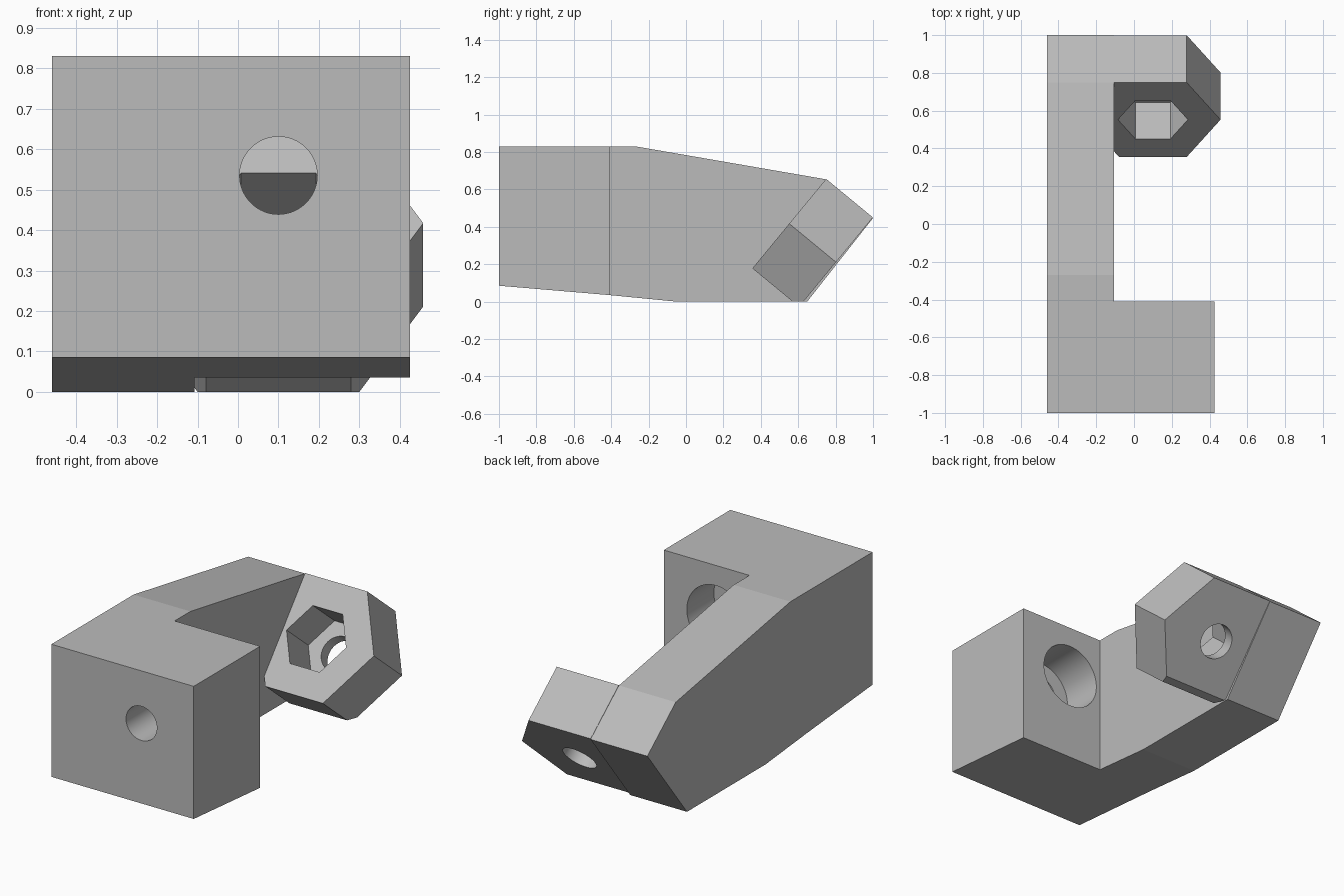
import bpy
import bmesh
from math import sin, cos, pi, radians
from mathutils import Matrix, Vector

default = bpy.data.objects.get("Cube")
if default:
    bpy.data.objects.remove(default)

grey = bpy.data.materials.new("plain_grey")
grey.use_nodes = True
colour = (0.5, 0.5, 0.5, 1)
grey.diffuse_color = colour
grey.node_tree.nodes["Principled BSDF"].inputs["Base Color"].default_value = colour

LEFT, RIGHT, INNER = 0.425, -0.46, -0.107   # side planes of the body
SPLIT = -0.41                               # back of the front block
HOLE_X, HOLE_Z, HOLE_R = 0.1, 0.535, 0.096


def prism(name, points, depth, matrix):
    """Extrude a flat outline along its local z, then place it."""
    bm = bmesh.new()
    face = bm.faces.new([bm.verts.new((a, b, 0)) for a, b in points])
    top = bmesh.ops.extrude_face_region(bm, geom=[face])["geom"]
    verts = [v for v in top if isinstance(v, bmesh.types.BMVert)]
    bmesh.ops.translate(bm, verts=verts, vec=(0, 0, depth))
    bm.transform(matrix)
    bmesh.ops.recalc_face_normals(bm, faces=bm.faces)
    mesh = bpy.data.meshes.new(name)
    bm.to_mesh(mesh)
    bm.free()
    mesh.materials.append(grey)
    obj = bpy.data.objects.new(name, mesh)
    bpy.context.collection.objects.link(obj)
    return obj


def ring(radius, sides):
    return [(radius * cos(2 * pi * i / sides), radius * sin(2 * pi * i / sides))
            for i in range(sides)]


def frame(x_axis, y_axis, origin):
    """Placement matrix from two axes and an origin."""
    x, y = Vector(x_axis), Vector(y_axis)
    return Matrix.Translation(origin) @ Matrix((x, y, x.cross(y))).transposed().to_4x4()


def cut(obj, cutters):
    """Subtract the cutters, apply the result and remove them."""
    for cutter in cutters:
        mod = obj.modifiers.new("cut", 'BOOLEAN')
        mod.operation, mod.solver, mod.object = 'DIFFERENCE', 'EXACT', cutter
    bpy.context.view_layer.update()
    graph = bpy.context.evaluated_depsgraph_get()
    result = bpy.data.meshes.new_from_object(obj.evaluated_get(graph))
    obj.modifiers.clear()
    obj.data = result
    for cutter in cutters:
        bpy.data.objects.remove(cutter)
    bpy.ops.object.select_all(action='DESELECT')
    obj.select_set(True)
    bpy.context.view_layer.objects.active = obj
    bpy.ops.object.shade_smooth_by_angle(angle=radians(30))


# Side outlines are drawn in (y, z) and extruded along x
def side(x):
    return frame((0, 1, 0), (0, 0, 1), (x, 0, 0))


# Front block with a bolt hole and a wide recess at the back
block = prism("front_block", [(-1, 0.085), (SPLIT, 0.035), (SPLIT, 0.83), (-1, 0.83)],
              LEFT - RIGHT, side(RIGHT))


def bore(name, radius, y, depth):
    return prism(name, ring(radius, 64), depth,
                 frame((1, 0, 0), (0, 0, -1), (HOLE_X, y, HOLE_Z)))


cut(block, [bore("bolt_hole", HOLE_R, -1.1, 0.8),
            bore("recess", 0.182, SPLIT - 0.24, 0.4)])

# Side arm running to the back
prism("side_arm", [(SPLIT, 0.035), (-0.05, 0), (0.648, 0), (1.0, 0.447),
                   (0.748, 0.654), (-0.27, 0.83), (SPLIT, 0.83)],
      INNER - RIGHT, side(RIGHT))

# Tilted hexagonal nut holder, joined to the arm
tilt = radians(50.5)
centre = Vector((HOLE_X, 0.552, 0.417))
up = Vector((0, cos(tilt), sin(tilt)))
back = Vector((0, sin(tilt), -cos(tilt)))
R, THICK = 0.358, 0.324
H = R * sin(pi / 3)
join = INNER - HOLE_X


def tilted(offset):
    return frame((-1, 0, 0), up, centre + back * offset)


outline = [(join, H), (R / 2, H), (R, 0), (R / 2, -H), (-R / 2, -H),
           (join, -H + (-R / 2 - join) * 3 ** 0.5)]
holder = prism("nut_holder", [(-x, u) for x, u in outline], THICK, tilted(0))
ground_cut = prism("ground_cut", [(-1, -1), (1, -1), (1, 1), (-1, 1)], -0.5,
                   Matrix.Translation((0, 0.5, 0)))
cut(holder, [ground_cut,
             prism("nut_pocket", ring(0.185, 6), 0.35, tilted(-0.1)),
             prism("screw_hole", ring(HOLE_R, 64), 0.6, tilted(-0.1))])
